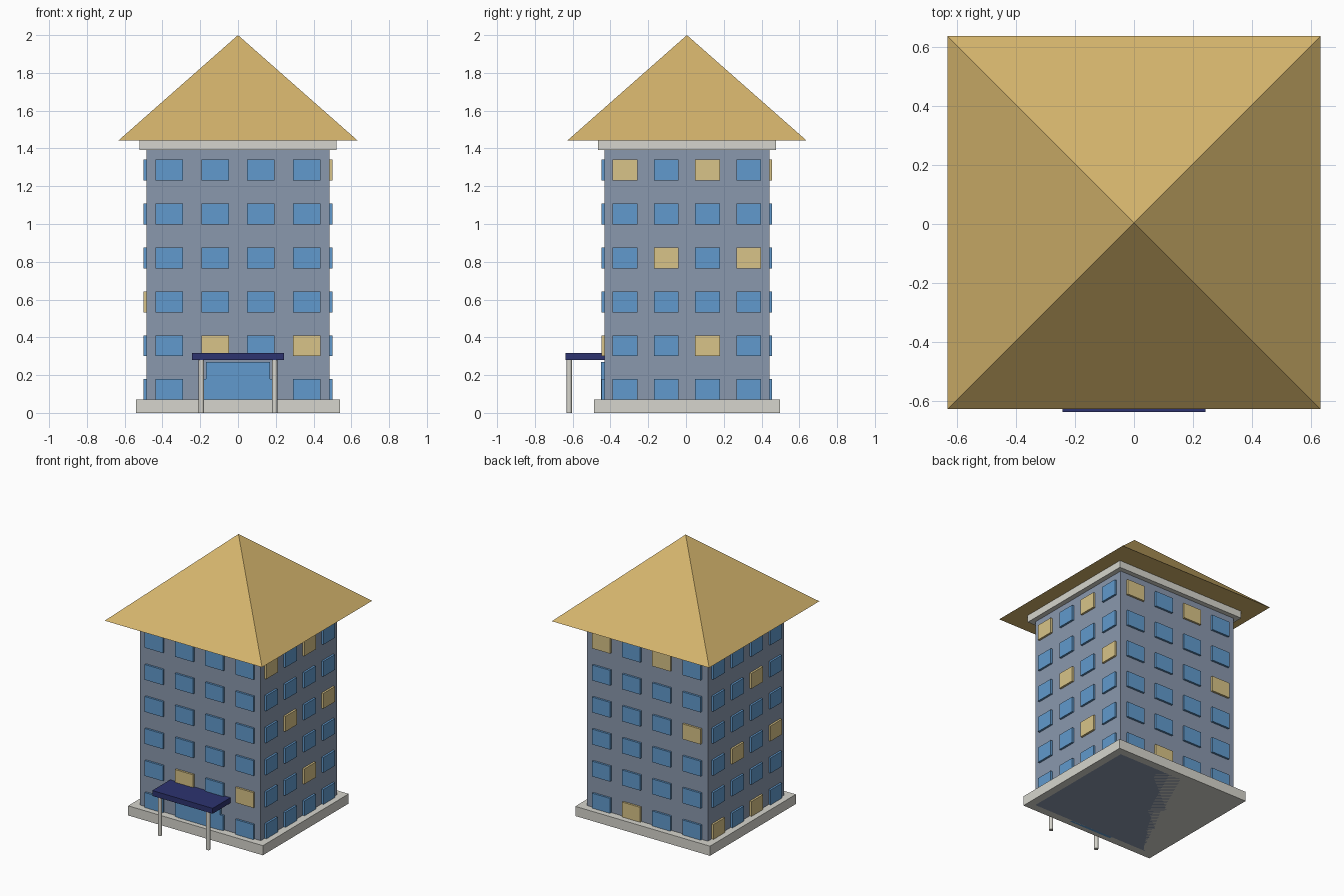
import bpy, bmesh, math
from mathutils import Vector

if "Cube" in bpy.data.objects:
    bpy.data.objects.remove(bpy.data.objects["Cube"])

CY = 0.005                      # building centre in y (the porch sticks out in front)
HX, HY = 0.485, 0.437           # wall half sizes
FLOOR = 0.2325                  # storey height


def srgb(r, g, b):
    def lin(c):
        c /= 255
        return c / 12.92 if c <= 0.04045 else ((c + 0.055) / 1.055) ** 2.4
    return (lin(r), lin(g), lin(b), 1.0)


def material(name, *rgb):
    m = bpy.data.materials.new(name)
    m.diffuse_color = srgb(*rgb)
    m.use_nodes = True
    m.node_tree.nodes["Principled BSDF"].inputs["Base Color"].default_value = m.diffuse_color
    return m


WALL = material("blue_grey_wall", 138, 152, 174)
GLASS = material("blue_glass", 97, 154, 205)
LIT = material("lit_window", 216, 196, 136)
STONE = material("pale_stone", 214, 213, 205)
ROOF = material("tan_roof", 212, 180, 108)
NAVY = material("navy_canopy", 45, 51, 112)


def finish(name, bm, *mats):
    mesh = bpy.data.meshes.new(name)
    bm.to_mesh(mesh)
    bm.free()
    for m in mats:
        mesh.materials.append(m)
    obj = bpy.data.objects.new(name, mesh)
    bpy.context.collection.objects.link(obj)
    return obj


def add_box(bm, lo, hi, mat_index=0):
    lo, hi = Vector(lo), Vector(hi)
    verts = bmesh.ops.create_cube(bm, size=1)["verts"]
    for v in verts:
        v.co = (lo + hi) / 2 + v.co * (hi - lo)
    for f in {f for v in verts for f in v.link_faces}:
        f.material_index = mat_index


def box(name, lo, hi, mat):
    bm = bmesh.new()
    add_box(bm, lo, hi)
    return finish(name, bm, mat)


def block(name, hx, hy, z0, z1, mat):
    return box(name, (-hx, CY - hy, z0), (hx, CY + hy, z1), mat)


# Main masses
block("walls", HX, HY, 0, 1.395, WALL)
block("plinth", 0.541, 0.4925, 0, 0.07, STONE)
block("cornice", 0.521, 0.472, 1.392, 1.443, STONE)

# Pyramid roof: corners shared so the sides blend, a separate tip per side
bm = bmesh.new()
r = 0.632
ring = [(-r, -r), (r, -r), (r, r), (-r, r)]
eaves = [bm.verts.new((x, CY + y, 1.443)) for x, y in ring]
for i in range(4):
    tip = bm.verts.new((0, CY, 2.0))
    bm.faces.new((eaves[i], eaves[(i + 1) % 4], tip)).smooth = True
soffit = [bm.verts.new((x, CY + y, 1.443)) for x, y in ring]
bm.faces.new(soffit[::-1])
finish("roof", bm, ROOF)

# Windows: columns run left to right as seen from outside; lit = (row, column)
sides = {
    "front": (0, HX, HY, {(1, 1), (1, 3)}),
    "right": (1, HY, HX, {(5, 0), (5, 2), (3, 1), (3, 3), (1, 2)}),
    "back": (2, HX, HY, {(5, 0), (5, 2), (3, 3), (0, 1)}),
    "left": (3, HY, HX, {(4, 2), (2, 1), (2, 3), (0, 2), (0, 0)}),
}
for side, (turn, half, out, lit) in sides.items():
    bm = bmesh.new()
    for row in range(6):
        for col in range(4):
            u = half * (col - 1.5) / 2
            z = 0.123 + FLOOR * row
            w = half * 0.15
            add_box(bm, (u - w, -out - 0.0145, z - 0.0555),
                    (u + w, -out + 0.0145, z + 0.0555),
                    1 if (row, col) in lit else 0)
    windows = finish(side + "_windows", bm, GLASS, LIT)
    windows.location.y = CY
    windows.rotation_euler.z = turn * math.pi / 2

# Entrance door, canopy and posts
front = CY - HY
box("door", (-0.17, front - 0.019, 0.0), (0.17, front + 0.01, 0.27), GLASS)
box("canopy", (-0.2425, -0.637, 0.279), (0.2425, front, 0.318), NAVY)
for name, x in (("left_post", -0.194), ("right_post", 0.194)):
    bm = bmesh.new()
    bmesh.ops.create_cone(bm, cap_ends=True, segments=8, radius1=0.0145,
                          radius2=0.0145, depth=0.28)
    bmesh.ops.translate(bm, verts=bm.verts, vec=(x, -0.618, 0.14))
    for f in bm.faces:
        f.smooth = abs(f.normal.z) < 0.5
    for e in bm.edges:
        e.smooth = all(f.smooth for f in e.link_faces)
    finish(name, bm, STONE)
